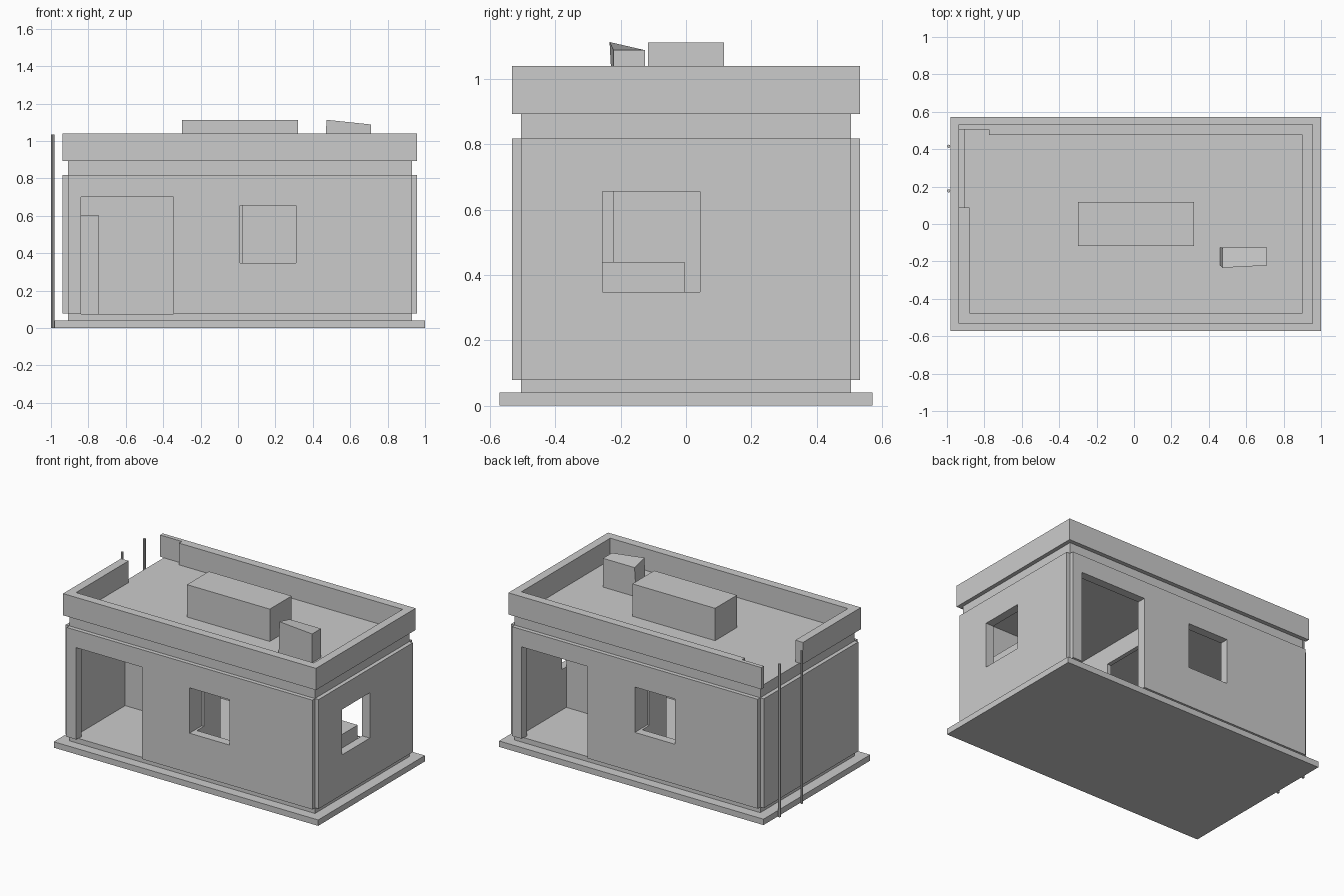
import bpy
import bmesh

cube = bpy.data.objects.get("Cube")
if cube:
    bpy.data.objects.remove(cube, do_unlink=True)

grey = bpy.data.materials.new("plain_grey")
grey.use_nodes = True
COLOUR = (0.6, 0.6, 0.6, 1)
grey.diffuse_color = COLOUR
grey.node_tree.nodes["Principled BSDF"].inputs["Base Color"].default_value = COLOUR

CX = 0.01                      # middle of the house in x
WX, WY = 0.92, 0.505           # half size of the wall core
PX, PY = 0.947, 0.533          # half size over the wall panels
RX, RY = 0.89, 0.475           # half size of the rooms
FLOOR, CEILING, ROOF, TOP = 0.074, 0.82, 0.893, 1.04


def finish(name, bm):
    bmesh.ops.recalc_face_normals(bm, faces=bm.faces)
    mesh = bpy.data.meshes.new(name)
    bm.to_mesh(mesh)
    bm.free()
    mesh.materials.append(grey)
    obj = bpy.data.objects.new(name, mesh)
    bpy.context.collection.objects.link(obj)
    return obj


def box(name, x, y, z):
    """Box from (min, max) ranges."""
    bm = bmesh.new()
    bmesh.ops.create_cube(bm, size=1)
    for v in bm.verts:
        v.co = [r[0] if c < 0 else r[1] for c, r in zip(v.co, (x, y, z))]
    return finish(name, bm)


def cut(obj, cutters):
    """Subtract each cutter and bake the result."""
    for c in cutters:
        mod = obj.modifiers.new("cut", 'BOOLEAN')
        mod.operation = 'DIFFERENCE'
        mod.solver = 'EXACT'
        mod.object = c
    bpy.context.view_layer.update()
    graph = bpy.context.evaluated_depsgraph_get()
    mesh = bpy.data.meshes.new_from_object(obj.evaluated_get(graph))
    obj.modifiers.clear()
    obj.data = mesh


def turned(r, s):
    """Range rotated half a turn about the house centre when s is -1."""
    return r if s > 0 else (2 * CX - r[1], 2 * CX - r[0])


# Ground slab
box("base_slab", (CX - 0.99, CX + 0.99), (-0.571, 0.571), (0, 0.04))

# Opening cutters: a door and a window on both long sides, a window at one end
DOOR_X, WINDOW_X = (-0.84, -0.345), (0.01, 0.31)
WINDOW_Z, DOOR_Z = (0.348, 0.655), (FLOOR, 0.70)
openings = {}
for side, s in (("front", 1), ("back", -1)):
    depth = (-0.6, -0.4) if s > 0 else (0.4, 0.6)
    openings[side] = [
        box(side + "_door_cutter", turned(DOOR_X, s), depth, DOOR_Z),
        box(side + "_window_cutter", turned(WINDOW_X, s), depth, WINDOW_Z)]
openings["end"] = [box("end_window_cutter", (0.8, 1.1), (-0.255, 0.043), WINDOW_Z)]
all_openings = sum(openings.values(), [])

# Wall core with two rooms and a doorway in the partition
T = 0.0145
rooms = [box("room_cutter", (CX - RX, CX - T), (-RY, RY), (FLOOR, CEILING)),
         box("room_cutter", (CX + T, CX + RX), (-RY, RY), (FLOOR, CEILING)),
         box("doorway_cutter", (-0.1, 0.1), (-0.222, 0.215), DOOR_Z)]
walls = box("walls", (CX - WX, CX + WX), (-WY, WY), (0.04, ROOF))
cut(walls, rooms + all_openings)

# Raised outer panels on all four sides, leaving notched corners
PANEL_Z = (0.078, 0.818)
for side, s in (("front", -1), ("back", 1)):
    panel = box(side + "_panel", (CX - WX, CX + WX), sorted((s * WY, s * PY)), PANEL_Z)
    cut(panel, openings[side])
right_panel = box("right_panel", (CX - PX, CX - WX), (-WY, WY), PANEL_Z)
left_panel = box("left_panel", (CX + WX, CX + PX), (-WY, WY), PANEL_Z)
cut(left_panel, openings["end"])

for cutter in rooms + all_openings:
    bpy.data.objects.remove(cutter, do_unlink=True)

# Parapet: one broken ring with a gap above the ladder poles
GAP_Y, STEP_X = 0.087, -0.774
x0, x1, i0, i1 = CX - PX, CX + PX, CX - RX, CX + RX
outline = [(x0, GAP_Y), (x0, -PY), (x1, -PY), (x1, PY), (x0, PY), (x0, WY),
           (STEP_X, WY), (STEP_X, RY), (i1, RY), (i1, -RY), (i0, -RY), (i0, GAP_Y)]
bm = bmesh.new()
face = bm.faces.new([bm.verts.new((x, y, ROOF)) for x, y in outline])
ring = bmesh.ops.extrude_face_region(bm, geom=[face])
for v in ring["geom"]:
    if isinstance(v, bmesh.types.BMVert):
        v.co.z = TOP
finish("parapet", bm)

# Roof boxes: a long one and a small crooked one
box("roof_long_box", (-0.3, 0.32), (-0.117, 0.117), (ROOF, 1.112))
crooked = box("roof_small_box", (0.46, 0.71), (-0.222, -0.126), (ROOF, 1.088))
for v in crooked.data.vertices:
    if v.co.x < 0.5 and v.co.z > 1:
        v.co.x = 0.474
        if v.co.y < -0.2:
            v.co.y, v.co.z = -0.234, 1.113

# Furniture blocks inside
box("tall_cabinet", (CX - RX, -0.745), (0.05, RY), (FLOOR, 0.605))
box("low_block", (0.55, CX + RX), (-RY, -0.005), (FLOOR, 0.44))

# Ladder poles
for n, y in enumerate((0.177, 0.415)):
    bm = bmesh.new()
    bmesh.ops.create_cone(bm, cap_ends=True, segments=8, radius1=0.009,
                          radius2=0.009, depth=1.035)
    bmesh.ops.translate(bm, verts=bm.verts, vec=(-0.991, y, 1.035 / 2))
    finish(f"ladder_pole_{n + 1}", bm)
